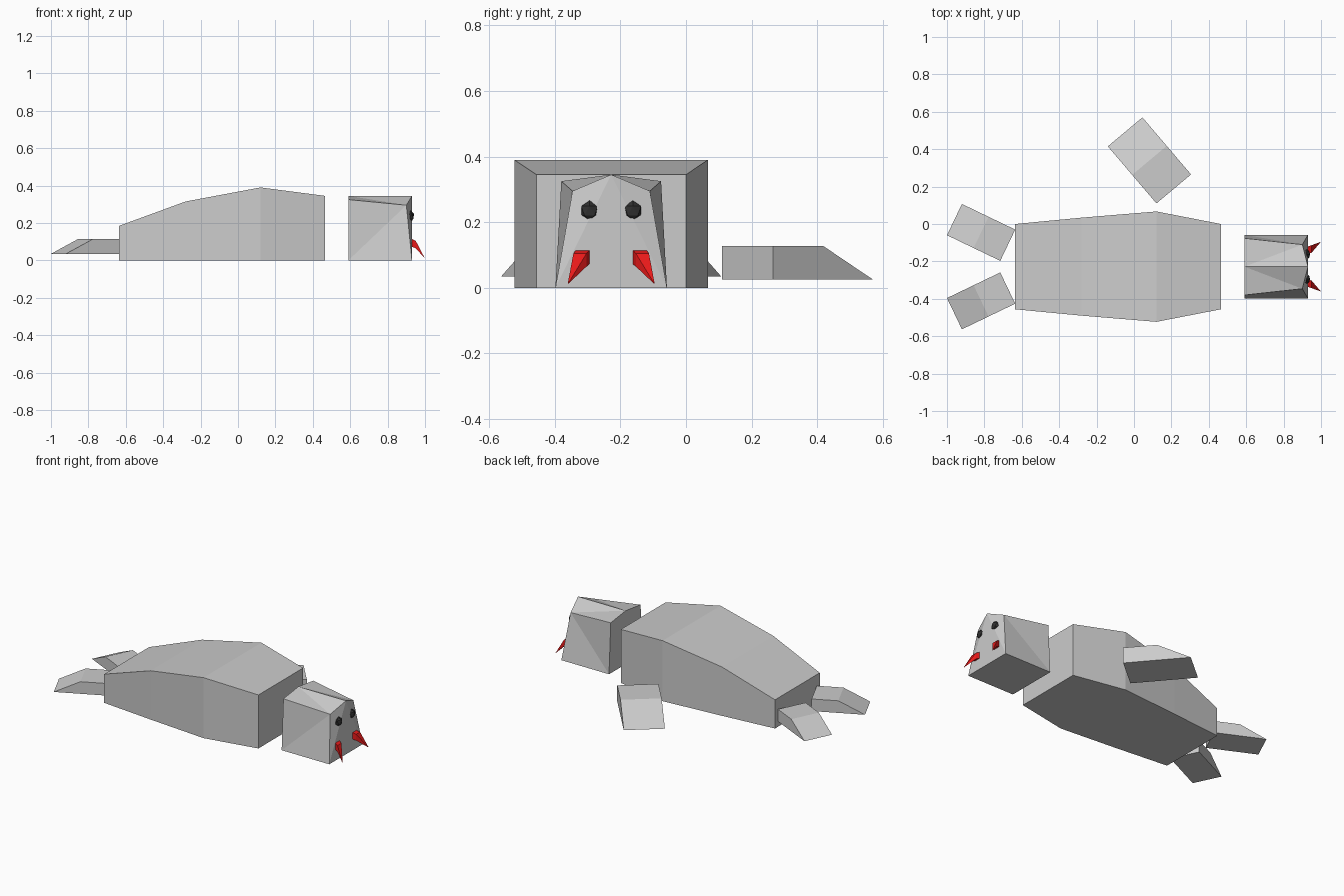
import bpy, bmesh
from mathutils import Vector

if "Cube" in bpy.data.objects:
    bpy.data.objects.remove(bpy.data.objects["Cube"])

MID = -0.228  # symmetry plane of body and head


def material(name, color):
    m = bpy.data.materials.new(name)
    m.diffuse_color = color
    m.use_nodes = True
    m.node_tree.nodes["Principled BSDF"].inputs["Base Color"].default_value = m.diffuse_color
    return m


def build(name, faces, mat=None):
    """Object from faces given as point tuples; shared points are welded."""
    bm = bmesh.new()
    for f in faces:
        bm.faces.new([bm.verts.new(p) for p in f])
    bmesh.ops.remove_doubles(bm, verts=bm.verts, dist=1e-5)
    bmesh.ops.recalc_face_normals(bm, faces=bm.faces)
    me = bpy.data.meshes.new(name)
    bm.to_mesh(me)
    bm.free()
    ob = bpy.data.objects.new(name, me)
    bpy.context.collection.objects.link(ob)
    if mat:
        me.materials.append(mat)
    return ob


def loft(rings):
    n = len(rings[0])
    faces = [rings[0], rings[-1]]
    for a, b in zip(rings, rings[1:]):
        faces += [(a[i], a[(i + 1) % n], b[(i + 1) % n], b[i]) for i in range(n)]
    return faces


def box_ring(x, y, z0, z1, hw):
    return [(x, y - hw, z0), (x, y + hw, z0), (x, y + hw, z1), (x, y - hw, z1)]


red = material("red", (0.8, 0.01, 0.01, 1))
black = material("black", (0.03, 0.03, 0.03, 1))

# Body: box sections along x
stations = [(-0.635, 0.228, 0.185), (-0.28, 0.262, 0.315),
            (0.12, 0.295, 0.39), (0.465, 0.228, 0.345)]
build("body", loft([box_ring(x, MID, 0, z, w) for x, w, z in stations]))

# Head: one half described, then mirrored across the middle
P = dict(c=(0.59, 0, 0.345), k=(0.59, 0.152, 0.325), b=(0.59, 0.17, 0), o=(0.59, 0, 0),
         C=(0.93, 0, 0.345), K=(0.90, 0.118, 0.295), B=(0.93, 0.17, 0), O=(0.93, 0, 0))
head = []
for s in (1, -1):
    for f in ("cCK", "cKk", "kKb", "bKB", "COB", "CBK", "ckbo", "obBO"):
        head.append([(P[v][0], MID + s * P[v][1], P[v][2]) for v in f])
build("head", head)


# Flippers: flat block whose outer half slopes down to an edge
def flipper(name, root_a, root_b, tip_a, z0, z1):
    a, b, t = Vector(root_a), Vector(root_b), Vector(tip_a)
    along = t - a
    profile = [(0, z0), (1, z0), (0.5, z1), (0, z1)]
    rings = [[(*(r + along * u), z) for u, z in profile] for r in (a, b)]
    build(name, loft(rings))


flipper("side_flipper", (0.12, 0.11), (0.305, 0.265), (-0.14, 0.415), 0.025, 0.128)
for s, side in ((1, "left"), (-1, "right")):
    flipper("tail_flipper_" + side, (-0.635, MID + s * 0.198), (-0.715, MID + s * 0.031),
            (-0.92, MID + s * 0.335), 0.035, 0.113)

    # Tusk: square base bending out to a point
    tusk = [box_ring(x, MID + s * y, z - h, z + h, h) for x, y, z, h in
            ((0.905, 0.078, 0.103, 0.022), (0.95, 0.095, 0.085, 0.02),
             (0.997, 0.131, 0.014, 0.001))]
    build("tusk_" + side, loft(tusk), red)

    # Eye
    bpy.ops.mesh.primitive_ico_sphere_add(subdivisions=1, radius=0.031,
                                          location=(0.923, MID + s * 0.066, 0.235))
    eye = bpy.context.object
    eye.name = "eye_" + side
    eye.scale = (0.65, 0.95, 1)
    eye.data.materials.append(black)
